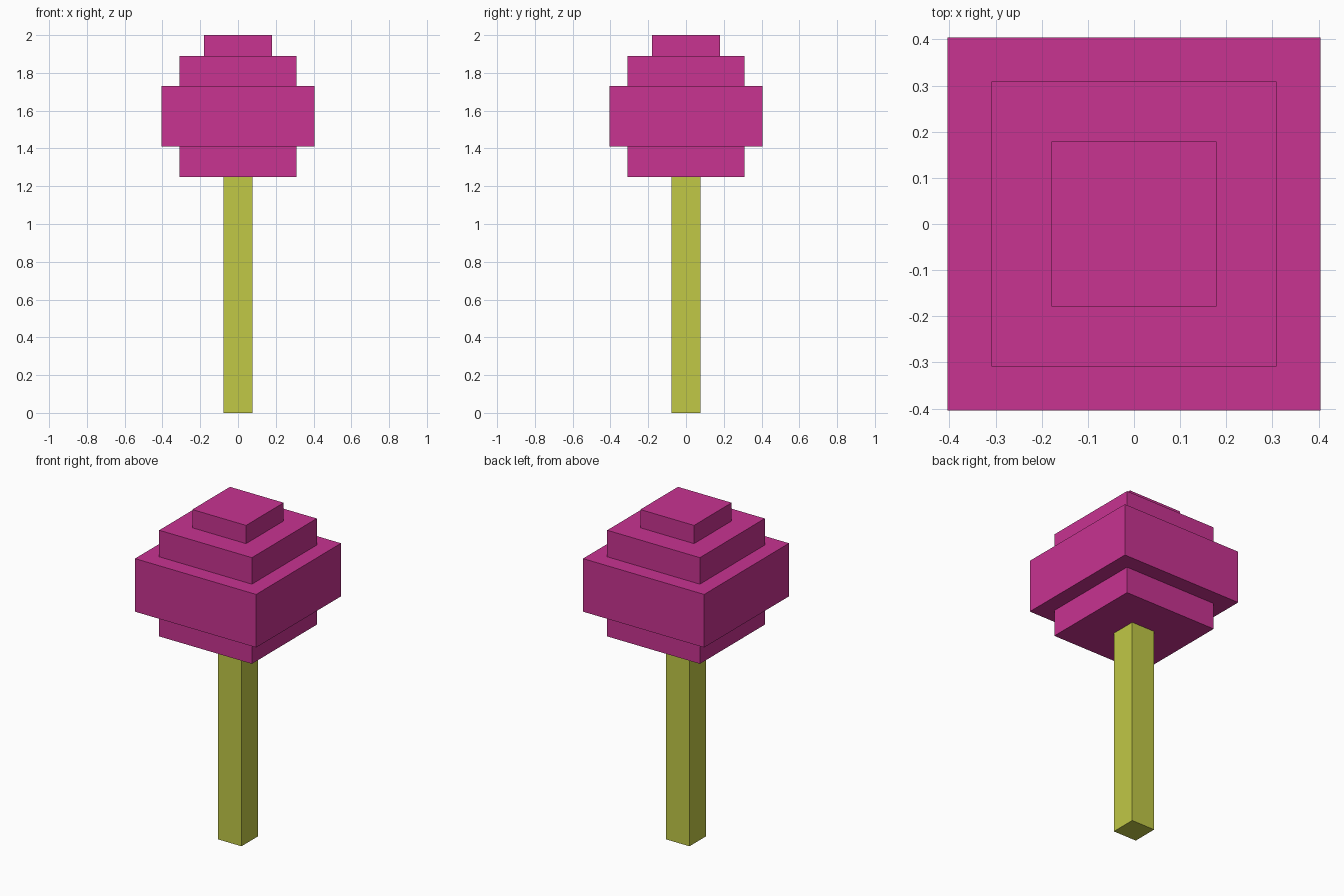
import bpy
import bmesh

cube = bpy.data.objects.get("Cube")
if cube:
    bpy.data.objects.remove(cube, do_unlink=True)


def make_material(name, rgb):
    mat = bpy.data.materials.new(name)
    mat.use_nodes = True
    color = (*rgb, 1.0)
    mat.diffuse_color = color
    mat.node_tree.nodes["Principled BSDF"].inputs["Base Color"].default_value = color
    return mat


def make_block(name, half_width, bottom, top, mat):
    """Square block centred on the z axis."""
    bm = bmesh.new()
    bmesh.ops.create_cube(bm, size=1)
    bmesh.ops.scale(bm, vec=(2 * half_width, 2 * half_width, top - bottom), verts=bm.verts)
    bmesh.ops.translate(bm, vec=(0, 0, (top + bottom) / 2), verts=bm.verts)
    mesh = bpy.data.meshes.new(name)
    bm.to_mesh(mesh)
    bm.free()
    mesh.materials.append(mat)
    obj = bpy.data.objects.new(name, mesh)
    bpy.context.collection.objects.link(obj)
    return obj


pink = make_material("pink foliage", (0.58, 0.033, 0.283))
olive = make_material("yellow green trunk", (0.533, 0.578, 0.061))

# Trunk
make_block("trunk", 0.078, 0, 1.25, olive)

# Stepped crown, from the bottom up
make_block("crown_base", 0.309, 1.25, 1.41, pink)
make_block("crown_middle", 0.404, 1.41, 1.73, pink)
make_block("crown_upper", 0.309, 1.73, 1.89, pink)
make_block("crown_top", 0.179, 1.89, 2.0, pink)
